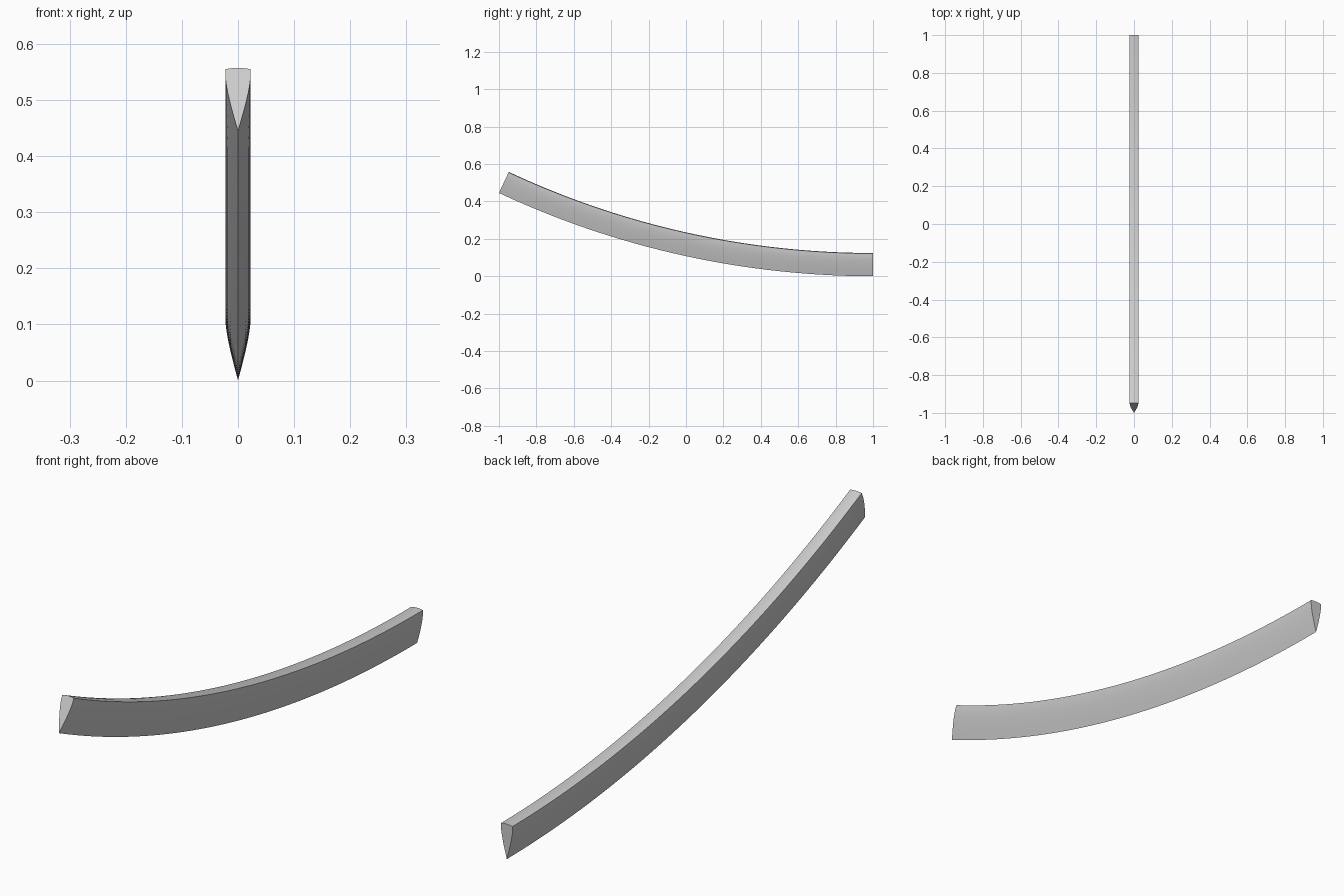
import bpy, bmesh, math

if "Cube" in bpy.data.objects:
    bpy.data.objects.remove(bpy.data.objects["Cube"])

R = 4.717                      # radius of the cutting edge arc
SWEEP = math.asin(2 / R)
STEPS = 40

# half cross-section: (half width, height above cutting edge)
half = [(0, 0), (0.0075, 0.028), (0.0135, 0.052), (0.0185, 0.076),
        (0.0215, 0.095), (0.0225, 0.108), (0.0225, 0.1215),
        (0.012, 0.1232), (0, 0.124)]
profile = half + [(-x, h) for x, h in half[-2:0:-1]]

# blade: section swept along the arc, rising towards the front
bm = bmesh.new()
rings = []
for i in range(STEPS + 1):
    a = SWEEP * i / STEPS
    rings.append([bm.verts.new((x, 1 - (R - h) * math.sin(a), R - (R - h) * math.cos(a)))
                  for x, h in profile])
n = len(profile)
for r0, r1 in zip(rings, rings[1:]):
    for j in range(n):
        bm.faces.new((r0[j], r0[(j + 1) % n], r1[(j + 1) % n], r1[j]))

# flat end cuts
bm.faces.new(rings[0])
bm.faces.new(rings[-1])
bmesh.ops.recalc_face_normals(bm, faces=bm.faces)

mesh = bpy.data.meshes.new("blade")
bm.to_mesh(mesh)
bm.free()
blade = bpy.data.objects.new("blade", mesh)
bpy.context.collection.objects.link(blade)
bpy.context.view_layer.objects.active = blade
blade.select_set(True)
bpy.ops.object.shade_smooth_by_angle(angle=math.radians(30))
